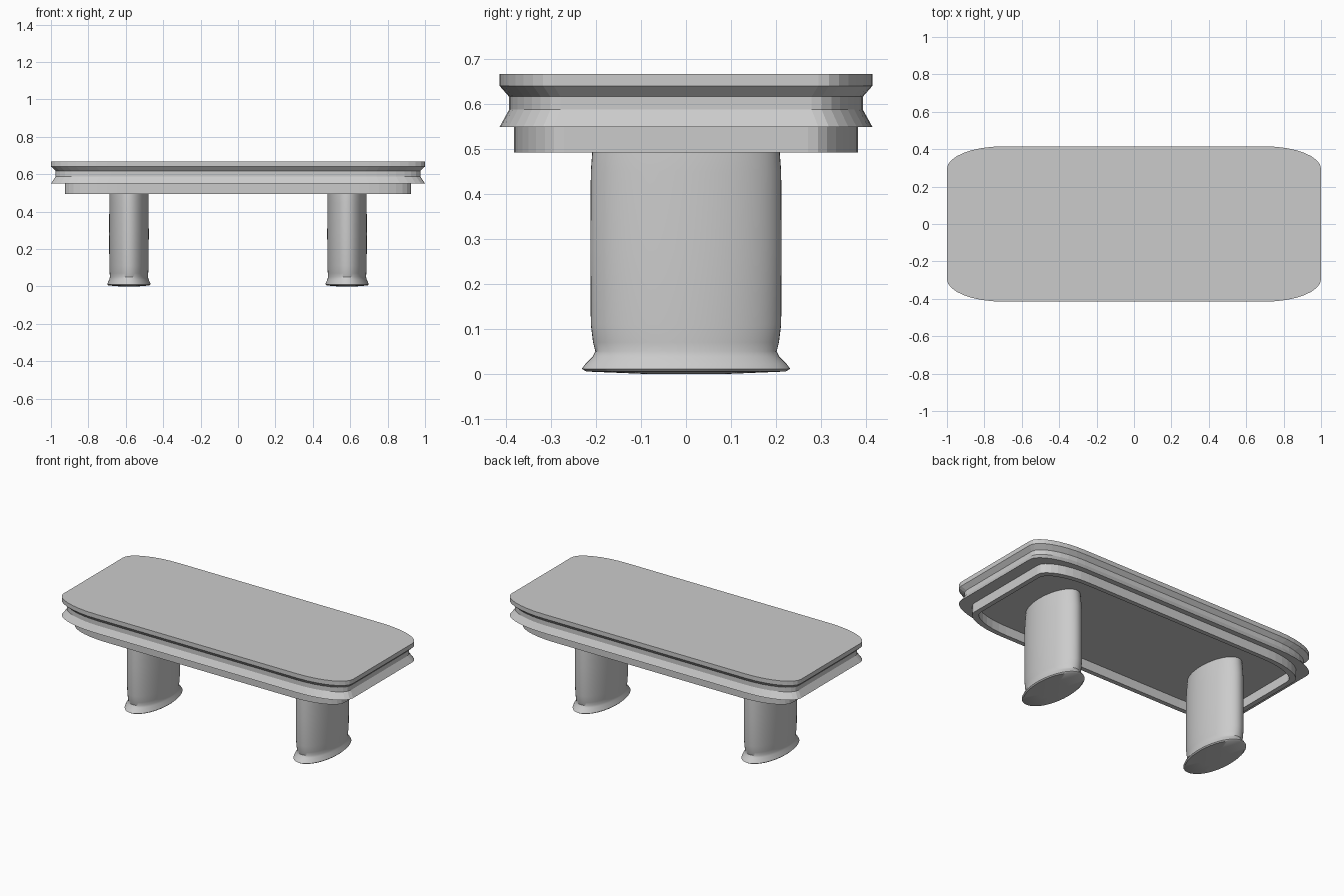
import bpy, bmesh, math

if "Cube" in bpy.data.objects:
    bpy.data.objects.remove(bpy.data.objects["Cube"])


def ellipse(rx, ry, n=64):
    return [(rx * math.cos(2 * math.pi * i / n), ry * math.sin(2 * math.pi * i / n)) for i in range(n)]


def rounded_outline(hx, hy, seg=8):
    # rectangle with stretched elliptical corners
    rx, ry = 0.30 * hx, 0.29 * hy
    pts = []
    for k, (sx, sy) in enumerate([(1, 1), (-1, 1), (-1, -1), (1, -1)]):
        for i in range(seg + 1):
            a = math.pi / 2 * (k + i / seg)
            pts.append((sx * (hx - rx) + rx * math.cos(a), sy * (hy - ry) + ry * math.sin(a)))
    return pts


def loft(name, outline, levels, x=0, caps=True):
    bm = bmesh.new()
    rings = [[bm.verts.new((px + x, py, z)) for px, py in outline(hx, hy)] for hx, hy, z in levels]
    for a, b in zip(rings, rings[1:]):
        n = len(a)
        for i in range(n):
            j = (i + 1) % n
            bm.faces.new((a[i], a[j], b[j], b[i]))
    if caps:
        bm.faces.new(rings[0])
        bm.faces.new(rings[-1])
    bmesh.ops.recalc_face_normals(bm, faces=bm.faces)
    mesh = bpy.data.meshes.new(name)
    bm.to_mesh(mesh)
    bm.free()
    ob = bpy.data.objects.new(name, mesh)
    bpy.context.collection.objects.link(ob)
    return ob


# Tabletop with grooved edge
loft("tabletop", rounded_outline, [
    (1.0, 0.415, 0.55), (0.975, 0.394, 0.588), (0.975, 0.394, 0.617),
    (1.0, 0.415, 0.641), (1.0, 0.415, 0.668)])

# Apron frame, open in the middle
loft("apron", rounded_outline, [
    (0.925, 0.383, 0.55), (0.925, 0.383, 0.493),
    (0.895, 0.355, 0.493), (0.895, 0.355, 0.55)], caps=False)

# Oval pedestal legs with flared feet
leg_profile = [
    (0.05, 0.10, 0.0), (0.110, 0.222, 0.005), (0.116, 0.232, 0.011), (0.112, 0.224, 0.022),
    (0.105, 0.208, 0.038), (0.102, 0.202, 0.05), (0.103, 0.207, 0.07),
    (0.105, 0.212, 0.11), (0.106, 0.213, 0.28), (0.105, 0.212, 0.45),
    (0.104, 0.209, 0.49), (0.100, 0.203, 0.55)]
for side, x in (("left", -0.583), ("right", 0.583)):
    leg = loft(side + "_leg", ellipse, leg_profile, x)
    bpy.ops.object.select_all(action='DESELECT')
    leg.select_set(True)
    bpy.context.view_layer.objects.active = leg
    bpy.ops.object.shade_smooth_by_angle(angle=math.radians(35))
